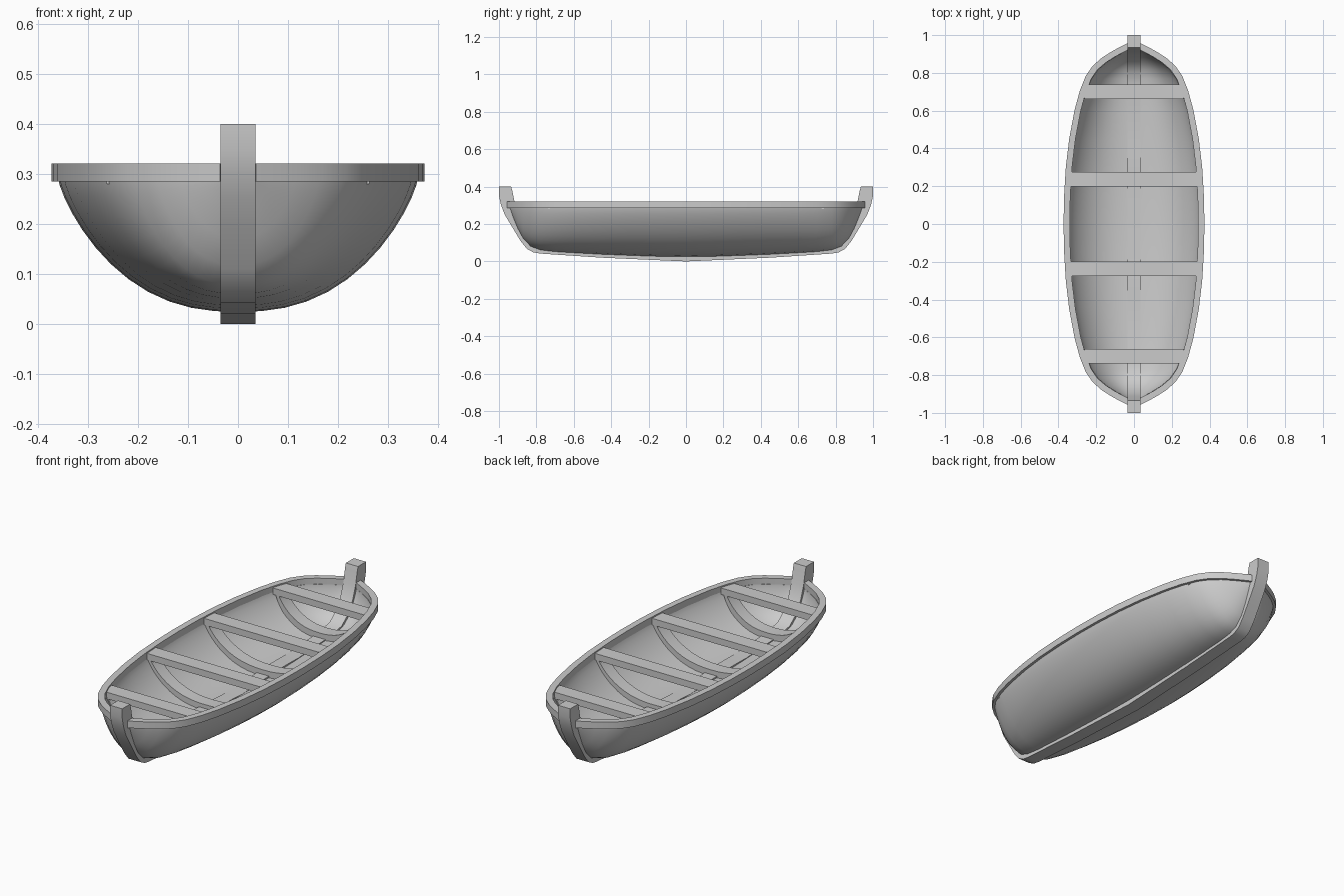
import bpy, bmesh, math
from mathutils import Vector

cube = bpy.data.objects.get("Cube")
if cube:
    bpy.data.objects.remove(cube)

wood = bpy.data.materials.new("plain grey")
wood.use_nodes = True
GREY = (0.6, 0.6, 0.6, 1)
wood.diffuse_color = GREY
wood.node_tree.nodes["Principled BSDF"].inputs["Base Color"].default_value = GREY

# Half the hull lines: distance from midship, half width at the rim, bottom height
HALF = [(0, .36, .024), (.15, .357, .026), (.3, .348, .031), (.45, .33, .037),
        (.6, .302, .045), (.7, .275, .051), (.78, .243, .06), (.83, .208, .078),
        (.87, .162, .118), (.9, .115, .172), (.925, .07, .23), (.945, .03, .28)]
LINES = [(-y, w, b) for y, w, b in HALF[:0:-1]] + HALF
RIM = .29


def loft(name, rings, smooth=30):
    """Skin successive closed rings and cap both ends."""
    bm = bmesh.new()
    rows = [[bm.verts.new(p) for p in r] for r in rings]
    n = len(rows[0])
    for a, b in zip(rows, rows[1:]):
        for i in range(n):
            j = (i + 1) % n
            bm.faces.new((a[i], a[j], b[j], b[i]))
    bm.faces.new(rows[0])
    bm.faces.new(rows[-1])
    bmesh.ops.recalc_face_normals(bm, faces=bm.faces)
    me = bpy.data.meshes.new(name)
    bm.to_mesh(me)
    bm.free()
    me.materials.append(wood)
    ob = bpy.data.objects.new(name, me)
    bpy.context.collection.objects.link(ob)
    bpy.ops.object.select_all(action='DESELECT')
    ob.select_set(True)
    bpy.context.view_layer.objects.active = ob
    bpy.ops.object.shade_smooth_by_angle(angle=math.radians(smooth))


def section(w, b, depth=1, n=24):
    """Round-bilged cross-section as (x, z) from rim to rim, made shallower by depth."""
    pts = []
    for i in range(n + 1):
        t = math.sin((i / n - .5) * math.pi)
        rise = 1 - max(0, 1 - abs(t) ** 2.4) ** .78
        pts.append((w * t, RIM - (RIM - b) * (1 - rise) * depth))
    return pts


def lines_at(y):
    """Half width and bottom height at any distance from midship."""
    for (y0, w0, b0), (y1, w1, b1) in zip(HALF, HALF[1:]):
        if y0 <= abs(y) <= y1:
            t = (abs(y) - y0) / (y1 - y0)
            return w0 + (w1 - w0) * t, b0 + (b1 - b0) * t


# Hull: outer skin and a shallower inner skin
loft("hull", [[(x, y, z) for x, z in section(w, b)] +
              [(x, y * .985, z) for x, z in reversed(section(w - .018, b, .72))]
              for y, w, b in LINES], smooth=50)

# Gunwales, one rail on each side
for side, name in ((1, "left_gunwale"), (-1, "right_gunwale")):
    path = [Vector((w, y)) for y, w, b in LINES]
    rings = []
    for i, p in enumerate(path):
        d = (path[min(i + 1, len(path) - 1)] - path[max(i - 1, 0)]).normalized()
        out = Vector((d.y, -d.x))
        a, c = p - out * .02, p + out * .013
        rings.append([(side * q.x, q.y, z)
                      for q, z in ((a, .285), (c, .285), (c, .321), (a, .321))])
    loft(name, rings)

# Keel running up into both stem posts
outer = [(0, 0), (.45, .02), (.78, .042), (.815, .048), (.85, .066), (.885, .11),
         (.935, .193), (.97, .252), (.99, .305), (1, .35), (1, .4)]
inner = [(.935, .4), (.928, .375), (.915, .31), (.89, .24), (.85, .18), (.8, .142),
         (.74, .132), (.66, .123), (.45, .112), (.37, .114), (.27, .114), (0, .1)]
half = outer + inner
profile = half + [(-y, z) for y, z in half[-2:0:-1]]
loft("keel_and_stems", [[(x, y, z) for y, z in profile] for x in (-.035, .035)])

# Thwarts with curved ribs below them
for i, y in enumerate((-.7, -.237, .237, .7)):
    reach = lines_at(y)[0] - .012
    loft(f"thwart_{i + 1}", [[(x, y + dy, z) for dy, z in
                              ((-.039, .28), (.039, .28), (.039, .314), (-.039, .314))]
                             for x in (-reach, reach)])
    w, b = lines_at(abs(y) + .035)
    ring = section(w * .97, b, .82) + section(w * .9, b, .6)[::-1]
    loft(f"rib_{i + 1}", [[(x, y + dy, z) for x, z in ring] for dy in (-.034, .034)])
